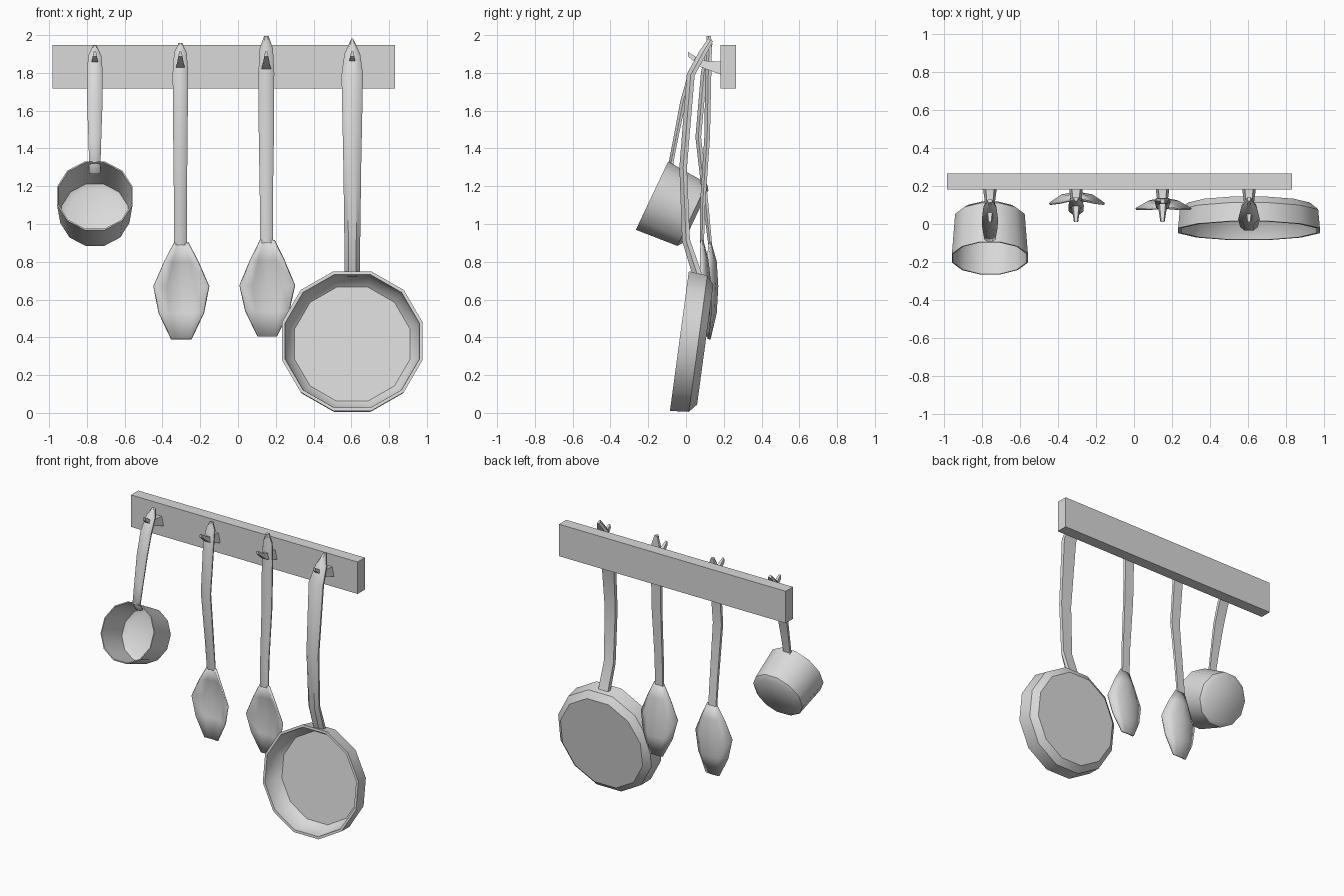
import bpy, bmesh
from math import sin, cos, radians, hypot
from mathutils import Vector

if "Cube" in bpy.data.objects:
    bpy.data.objects.remove(bpy.data.objects["Cube"])

# One light grey metal for everything
GREY = (0.7, 0.7, 0.7, 1)
mat = bpy.data.materials.new("light_grey")
mat.use_nodes = True
mat.diffuse_color = GREY
mat.node_tree.nodes["Principled BSDF"].inputs["Base Color"].default_value = GREY
parts = []


def bridge(name, rings, closed=True, caps=True):
    """Skin a list of point rings into one mesh object."""
    bm = bmesh.new()
    rows = [[bm.verts.new(p) for p in ring] for ring in rings]
    n = len(rows[0])
    for a, b in zip(rows, rows[1:]):
        for i in range(n if closed else n - 1):
            j = (i + 1) % n
            bm.faces.new((a[i], a[j], b[j], b[i]))
    if caps:
        bm.faces.new(rows[0])
        bm.faces.new(rows[-1])
    bmesh.ops.recalc_face_normals(bm, faces=bm.faces)
    me = bpy.data.meshes.new(name)
    bm.to_mesh(me)
    bm.free()
    me.materials.append(mat)
    ob = bpy.data.objects.new(name, me)
    bpy.context.collection.objects.link(ob)
    parts.append(ob)
    return ob


def handle(name, x, path):
    """Bar with chamfered front; path rows are (y, z, half width, thickness)."""
    rings = []
    for i, (y, z, w, t) in enumerate(path):
        a, b = path[max(i - 1, 0)], path[min(i + 1, len(path) - 1)]
        d = Vector((b[0] - a[0], b[1] - a[1])).normalized()
        shape = ((-.5, -.5), (.5, -.5), (1, 0), (.9, .5), (-.9, .5), (-1, 0))
        rings.append([(x + u * w, y - d.y * v * t, z + d.x * v * t) for u, v in shape])
    return bridge(name, rings)


def vessel(name, centre, tilt, profile):
    """Twelve-sided pan; profile rows are (flat-to-centre radius, depth behind rim)."""
    c, t = Vector(centre), radians(tilt)
    axis, up = Vector((0, cos(t), -sin(t))), Vector((0, sin(t), cos(t)))
    rings = []
    for r, d in profile:
        r /= cos(radians(15))
        angles = [radians(15 + 30 * k) for k in range(12)]
        rings.append([c + axis * d + up * r * sin(a) + Vector((r * cos(a), 0, 0))
                      for a in angles])
    return bridge(name, rings)


def bowl(name, x, rows):
    """Dished spoon head; rows are (z, half width, edge y, depth)."""
    across = ((-1, 0), (-.55, .75), (0, 1), (.55, .75), (1, 0))
    ob = bridge(name, [[(x + u * w, y + v * d, z) for u, v in across]
                       for z, w, y, d in rows], closed=False, caps=False)
    shell = ob.modifiers.new("thickness", "SOLIDIFY")
    shell.thickness = 0.012
    shell.offset = 0
    return ob


# Wall rail
bridge("wall_rail", [[(x, .182, 1.717), (x, .265, 1.717), (x, .265, 1.948), (x, .182, 1.948)]
                     for x in (-.983, .83)])

# Upturned pegs
HANGING = {"saucepan": -.758, "left_spoon": .15, "right_spoon": -.305, "frying_pan": .605}
for label, x in HANGING.items():
    rings = []
    for y, z, w, h in ((.185, 1.825, .036, .034), (.08, 1.848, .022, .018), (.01, 1.9, .011, .012)):
        rings.append([(x - w, y, z - h), (x + w, y, z - h),
                      (x + w * .6, y, z + h), (x - w * .6, y, z + h)])
    bridge(label + "_peg", rings)

# Saucepan
x = HANGING["saucepan"]
vessel("saucepan", (x, -.18, 1.15), 25.3,
       [(.155, .257), (.183, .235), (.2, 0), (.193, 0), (.176, .228), (.15, .244)])
handle("saucepan_handle", x, [
    (.12, 1.94, .012, .02), (.085, 1.89, .035, .03), (.03, 1.8, .042, .035),
    (-.015, 1.65, .041, .03), (-.055, 1.45, .034, .025), (-.08, 1.32, .03, .025),
    (-.05, 1.27, .03, .02)])

# Frying pan
x = HANGING["frying_pan"]
vessel("frying_pan", (x, -.035, .38), 7.7,
       [(.32, .138), (.364, .1), (.373, 0), (.356, 0), (.345, .08), (.305, .12)])
handle("frying_pan_handle", x, [
    (.13, 1.975, .008, .03), (.085, 1.9, .042, .04), (.025, 1.79, .057, .042),
    (-.015, 1.3, .047, .04), (0, .915, .042, .042), (.06, .73, .042, .05)])

# Bent right spoon
x = HANGING["right_spoon"]
handle("right_spoon_handle", x, [
    (.13, 1.957, .01, .02), (.12, 1.91, .033, .03), (.095, 1.8, .041, .032),
    (.065, 1.46, .038, .03), (.105, 1.1, .034, .028), (.128, .89, .034, .02)])
bowl("right_spoon_bowl", -.3, [
    (.9, .036, .125, .004), (.8, .088, .112, .045), (.67, .145, .105, .06),
    (.53, .118, .112, .045), (.39, .052, .12, .004)])

# Straighter left spoon
x = HANGING["left_spoon"]
handle("left_spoon_handle", x, [
    (.12, 1.995, .012, .025), (.122, 1.93, .035, .03), (.118, 1.8, .042, .032),
    (.112, 1.46, .04, .03), (.088, 1.1, .034, .028), (.085, .9, .034, .02)])
bowl("left_spoon_bowl", .155, [
    (.915, .036, .082, .004), (.81, .088, .078, .035), (.675, .145, .078, .05),
    (.54, .115, .095, .035), (.405, .05, .115, .004)])

# Smooth shading with crisp edges
bpy.ops.object.select_all(action="DESELECT")
for ob in parts:
    ob.select_set(True)
bpy.context.view_layer.objects.active = parts[0]
bpy.ops.object.shade_smooth_by_angle(angle=radians(40))
